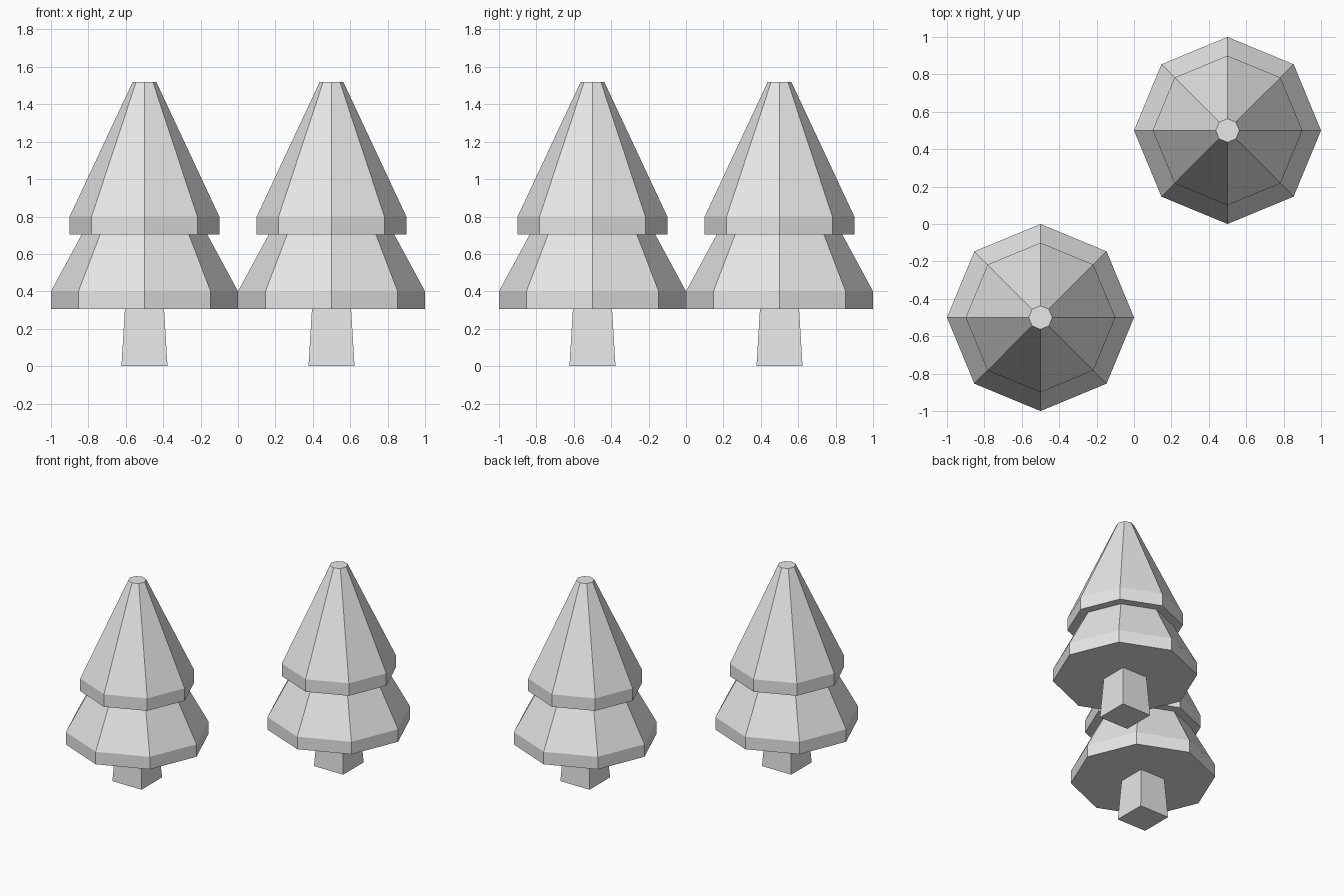
import bpy, bmesh
from math import cos, sin, tau

cube = bpy.data.objects.get("Cube")
if cube:
    bpy.data.objects.remove(cube, do_unlink=True)

# Single plain material
GREY = (0.8, 0.8, 0.8, 1)
grey = bpy.data.materials.new("light_grey")
grey.use_nodes = True
grey.diffuse_color = GREY
grey.node_tree.nodes["Principled BSDF"].inputs["Base Color"].default_value = GREY


def lathe(name, profile, sides, turn, location):
    """Closed flat-sided solid from (radius, height) rings."""
    bm = bmesh.new()
    rings = [[bm.verts.new((r * cos(tau * (i + turn) / sides),
                            r * sin(tau * (i + turn) / sides), z))
              for i in range(sides)] for r, z in profile]
    for low, high in zip(rings, rings[1:]):
        for i in range(sides):
            j = (i + 1) % sides
            bm.faces.new((low[i], low[j], high[j], high[i]))
    bm.faces.new(rings[0][::-1])
    bm.faces.new(rings[-1])
    mesh = bpy.data.meshes.new(name)
    bm.to_mesh(mesh)
    bm.free()
    mesh.materials.append(grey)
    obj = bpy.data.objects.new(name, mesh)
    obj.location = location
    bpy.context.collection.objects.link(obj)


# Two stacked tiers of branches with upright rims and a blunt tip
FOLIAGE = [(0.5, 0.305), (0.5, 0.4), (0.335, 0.705),
           (0.4, 0.705), (0.4, 0.8), (0.063, 1.52)]
# Square trunk, slightly tapered
TRUNK = [(0.174, 0), (0.148, 0.305)]

for side, offset in (("front", -0.5), ("back", 0.5)):
    spot = (offset, offset, 0)
    lathe(side + "_tree_foliage", FOLIAGE, 8, 0, spot)
    lathe(side + "_tree_trunk", TRUNK, 4, 0.5, spot)
